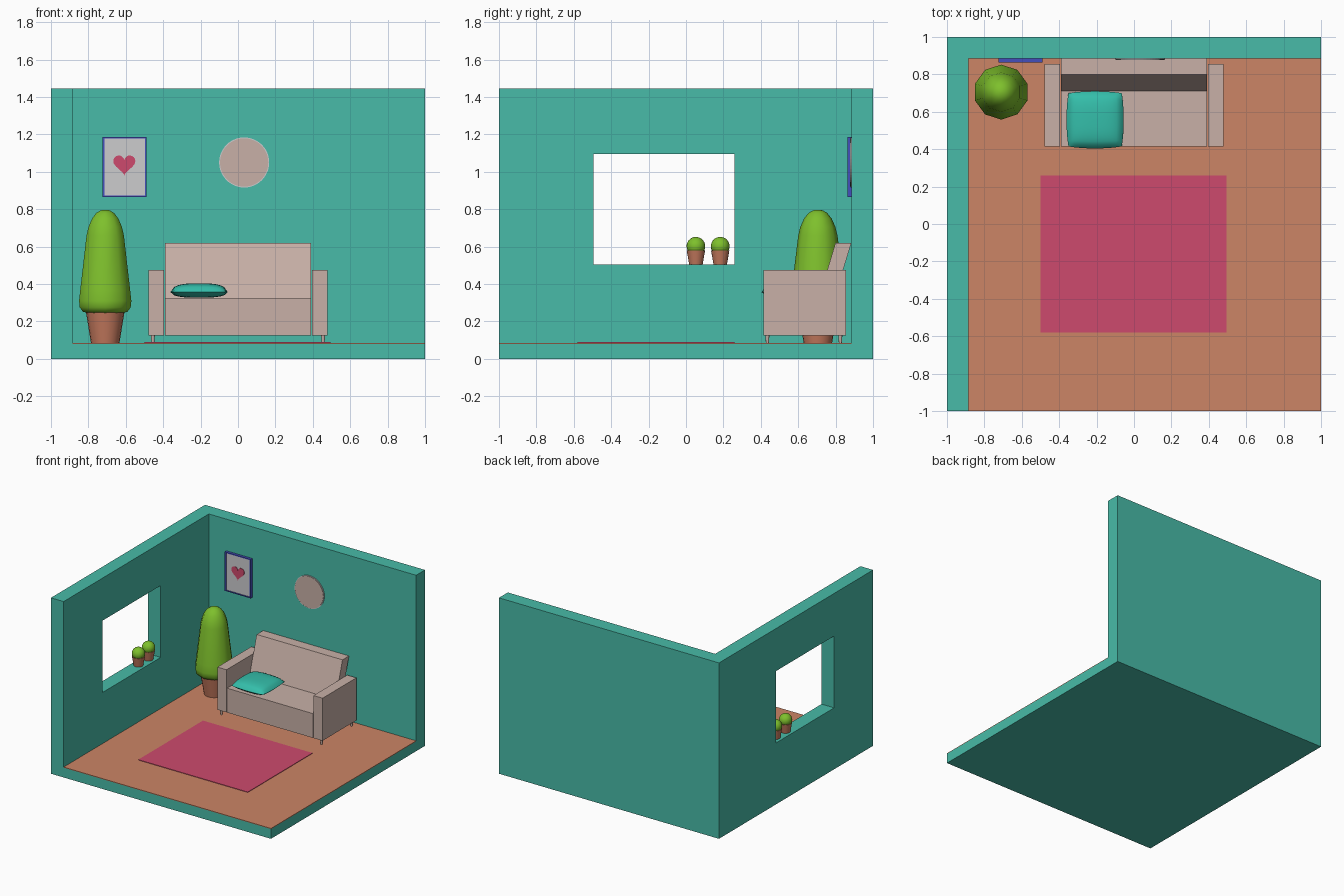
import bpy, bmesh, math
from mathutils import Vector

cube = bpy.data.objects.get("Cube")
if cube:
    bpy.data.objects.remove(cube, do_unlink=True)


def material(name, r, g, b):
    """Flat colour from 0-255 display values, stored linear."""
    lin = [((c / 255 + 0.055) / 1.055) ** 2.4 for c in (r, g, b)] + [1.0]
    m = bpy.data.materials.new(name)
    m.use_nodes = True
    m.diffuse_color = lin
    bsdf = m.node_tree.nodes["Principled BSDF"]
    bsdf.inputs["Base Color"].default_value = lin
    bsdf.inputs["Roughness"].default_value = 0.8
    return m


TEAL = material("wall teal", 72, 187, 168)
CUSHION = material("cushion turquoise", 52, 190, 170)
WOOD = material("floor orange", 204, 133, 102)
CLAY = material("pot terracotta", 198, 122, 94)
PINK = material("rug pink", 205, 74, 109)
SOFA = material("sofa beige", 200, 176, 167)
LEAF = material("leaf green", 126, 192, 44)
BLUE = material("frame blue", 68, 78, 188)
PAPER = material("paper grey", 204, 204, 206)


def finish(name, bm, mat, smooth=None):
    bmesh.ops.recalc_face_normals(bm, faces=bm.faces)
    mesh = bpy.data.meshes.new(name)
    bm.to_mesh(mesh)
    bm.free()
    ob = bpy.data.objects.new(name, mesh)
    bpy.context.collection.objects.link(ob)
    mesh.materials.append(mat)
    if smooth:
        bpy.ops.object.select_all(action="DESELECT")
        ob.select_set(True)
        bpy.context.view_layer.objects.active = ob
        bpy.ops.object.shade_smooth_by_angle(angle=math.radians(smooth))
    return ob


def box(name, xs, ys, zs, mat, lean=0.0):
    """Box from ranges; lean shifts the top along y."""
    bm = bmesh.new()
    bmesh.ops.create_cube(bm, size=1)
    for v in bm.verts:
        x, y, z = (r[0] + (c + 0.5) * (r[1] - r[0]) for c, r in zip(v.co, (xs, ys, zs)))
        v.co = (x, y + (lean if v.co.z > 0 else 0), z)
    return finish(name, bm, mat)


def lathe(name, profile, centre, mat, sides, smooth=50):
    """Closed turned solid from (radius, height) pairs."""
    bm = bmesh.new()
    rings = []
    for r, z in profile:
        angles = [math.pi / 2 + math.tau * i / sides for i in range(sides)]
        rings.append([bm.verts.new((centre[0] + r * math.cos(a), centre[1] + r * math.sin(a), z)) for a in angles])
    for low, high in zip(rings, rings[1:]):
        for i in range(sides):
            j = (i + 1) % sides
            bm.faces.new((low[i], low[j], high[j], high[i]))
    bm.faces.new(rings[0])
    bm.faces.new(rings[-1])
    return finish(name, bm, mat, smooth)


def plate(name, points, y_back, depth, mat):
    """Outline in x and z, extruded towards the front."""
    bm = bmesh.new()
    face = bm.faces.new([bm.verts.new((x, y_back, z)) for x, z in points])
    new = bmesh.ops.extrude_face_region(bm, geom=[face])["geom"]
    bmesh.ops.translate(bm, verts=[g for g in new if isinstance(g, bmesh.types.BMVert)], vec=(0, -depth, 0))
    return finish(name, bm, mat)


# Room shell: one block with the interior and the window cut away
INNER, FLOOR, TOP = 0.885, 0.08, 1.445
room = box("room_shell", (-1, 1), (-1, 1), (0, TOP), TEAL)
cutters = [box("interior_cutter", (-INNER, 1.5), (-1.5, INNER), (FLOOR, 2), TEAL),
           box("window_cutter", (-1.5, -0.5), (-0.495, 0.26), (0.505, 1.095), TEAL)]
for cutter in cutters:
    cutter.hide_render = True
    mod = room.modifiers.new("cut", "BOOLEAN")
    mod.operation, mod.solver, mod.object = "DIFFERENCE", "EXACT", cutter
    bpy.ops.object.select_all(action="DESELECT")
    bpy.context.view_layer.objects.active = room
    room.select_set(True)
    bpy.ops.object.modifier_apply(modifier=mod.name)
    bpy.data.objects.remove(cutter, do_unlink=True)

# Floor planks and rug
plank = (1 + INNER) / 5
for i in range(5):
    x = -INNER + i * plank
    box(f"floor_plank_{i + 1}", (x, x + plank), (-1, INNER), (FLOOR, 0.085), WOOD)
box("rug", (-0.5, 0.495), (-0.58, 0.26), (0.085, 0.089), PINK)

# Sofa
box("sofa_seat", (-0.39, 0.39), (0.415, 0.80), (0.125, 0.325), SOFA)
box("sofa_back", (-0.39, 0.39), (0.71, 0.795), (0.325, 0.62), SOFA, lean=0.089)
for side, s in (("left", 1), ("right", -1)):
    box(f"sofa_arm_{side}", sorted((s * 0.395, s * 0.478)), (0.415, 0.855), (0.125, 0.475), SOFA)
    for end, y in (("front", 0.435), ("back", 0.825)):
        lathe(f"sofa_leg_{end}_{side}", [(0.008, 0.085), (0.011, 0.125)], (s * 0.455, y), SOFA, 10)

# Cushion: a rounded square, puffed in the middle and thin at the rim
bm = bmesh.new()
bmesh.ops.create_grid(bm, x_segments=16, y_segments=16, size=1)
rim = [e for e in bm.edges if e.is_boundary]
under = bmesh.ops.duplicate(bm, geom=bm.verts[:] + bm.edges[:] + bm.faces[:])["geom"]
lower = {v for v in under if isinstance(v, bmesh.types.BMVert)}
for v in bm.verts:
    u, w = v.co.x, v.co.y
    puff = ((1 - abs(u) ** 3) * (1 - abs(w) ** 3)) ** 0.5
    pinch = 0.153 * (1 - 0.07 * u * u * w * w)
    height = -0.03 if v in lower else 0.047
    v.co = Vector((-0.208 + u * pinch, 0.557 + w * pinch, 0.357 + height * puff))
bmesh.ops.remove_doubles(bm, verts=bm.verts, dist=0.0005)
finish("cushion", bm, CUSHION, 80)

# Large potted shrub
spot = (-0.71, 0.705)
lathe("shrub_pot", [(0.076, 0.085), (0.103, 0.25)], spot, CLAY, 20)
lathe("shrub_leaves", [(0.09, 0.243), (0.125, 0.252), (0.143, 0.275), (0.147, 0.31), (0.14, 0.37), (0.105, 0.66),
                       (0.094, 0.705), (0.074, 0.75), (0.05, 0.78), (0.025, 0.794), (0.005, 0.797)],
      spot, LEAF, 10, 75)

# Two small plants on the window sill
for n, y in (("front", 0.053), ("back", 0.183)):
    spot = (-0.942, y)
    lathe(f"sill_pot_{n}", [(0.036, 0.505), (0.049, 0.58)], spot, CLAY, 20)
    arc = [math.radians(a) for a in range(-30, 90, 14)]
    lathe(f"sill_leaves_{n}", [(0.05 * math.cos(a), 0.602 + 0.05 * math.sin(a)) for a in arc], spot, LEAF, 20, 75)

# Framed picture with a heart
fx, fz = (-0.725, -0.49), (0.865, 1.185)
for name, xs, zs in (("right", (fx[0], fx[0] + 0.012), fz), ("left", (fx[1] - 0.008, fx[1]), fz),
                     ("bottom", fx, (fz[0], fz[0] + 0.008)), ("top", fx, (fz[1] - 0.008, fz[1]))):
    box(f"frame_{name}", xs, (0.863, INNER), zs, BLUE)
box("picture_paper", (-0.715, -0.495), (0.868, INNER), (0.87, 1.18), PAPER)
heart = []
for i in range(40):
    t = math.tau * i / 40
    h = 13 * math.cos(t) - 5 * math.cos(2 * t) - 2 * math.cos(3 * t) - math.cos(4 * t)
    heart.append((-0.608 + 0.0037 * 16 * math.sin(t) ** 3, 1.043 + 0.0037 * h))
plate("picture_heart", heart, 0.868, 0.003, PINK)

# Round wall disc with a pale rim
def circle(r):
    return [(0.033 + r * math.cos(math.tau * i / 48), 1.05 + r * math.sin(math.tau * i / 48)) for i in range(48)]

plate("wall_disc_rim", circle(0.134), INNER, 0.006, PAPER)
plate("wall_disc_face", circle(0.129), 0.879, 0.003, SOFA)
